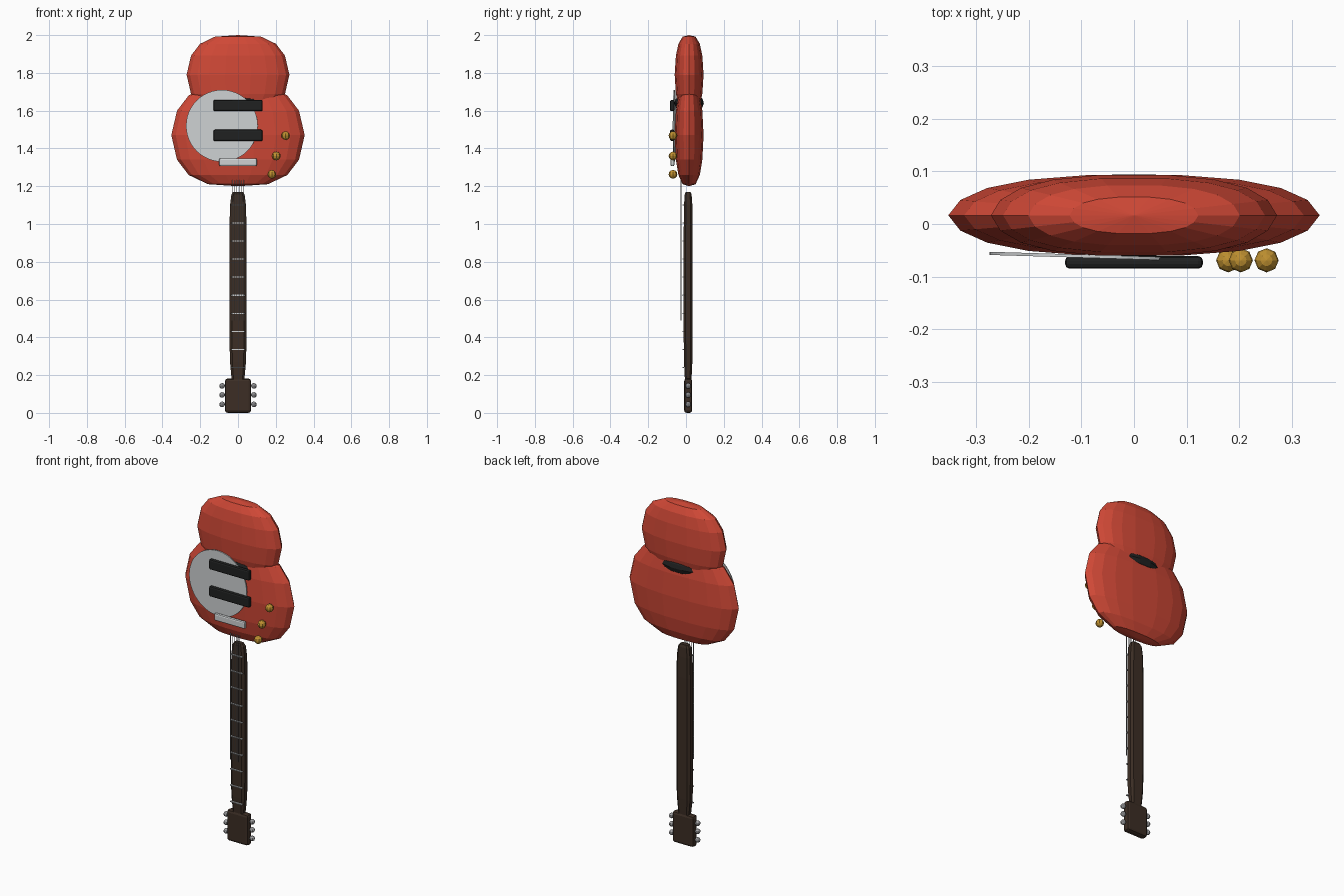
import bpy, bmesh, math
from mathutils import Matrix

if "Cube" in bpy.data.objects:
    bpy.data.objects.remove(bpy.data.objects["Cube"])


def material(name, rgb):
    m = bpy.data.materials.new(name)
    m.diffuse_color = (*rgb, 1)
    m.use_nodes = True
    m.node_tree.nodes["Principled BSDF"].inputs["Base Color"].default_value = m.diffuse_color
    return m


RED = material("red_paint", (0.63, 0.065, 0.037))
WOOD = material("dark_wood", (0.045, 0.027, 0.018))
BLACK = material("black_plastic", (0.014, 0.015, 0.015))
PALE = material("pale_grey", (0.62, 0.64, 0.65))
STEEL = material("steel", (0.36, 0.36, 0.37))
GOLD = material("gold", (0.52, 0.28, 0.03))


def finish(name, bm, mat):
    bmesh.ops.recalc_face_normals(bm, faces=bm.faces)
    me = bpy.data.meshes.new(name)
    bm.to_mesh(me)
    bm.free()
    me.materials.append(mat)
    ob = bpy.data.objects.new(name, me)
    bpy.context.collection.objects.link(ob)
    return ob


def loft(name, section, profile, rx, ry, cy, mat):
    """Stack scaled copies of a unit section; profile holds (scale, z)."""
    bm = bmesh.new()
    rings = [[bm.verts.new((x * rx * s, cy + y * ry * s, z)) for x, y in section]
             for s, z in profile]
    n = len(section)
    for a, b in zip(rings, rings[1:]):
        for i in range(n):
            bm.faces.new((a[i], a[(i + 1) % n], b[(i + 1) % n], b[i]))
    bm.faces.new(rings[0])
    bm.faces.new(rings[-1])
    bmesh.ops.remove_doubles(bm, verts=bm.verts, dist=1e-4)
    return finish(name, bm, mat)


def box(name, loc, size, mat, bevel=0.0, segments=2):
    bm = bmesh.new()
    bmesh.ops.create_cube(bm, size=1, matrix=Matrix.Translation(loc) @ Matrix.Diagonal((*size, 1)))
    if bevel:
        bmesh.ops.bevel(bm, geom=bm.edges[:], offset=bevel, segments=segments,
                        profile=0.5, affect='EDGES')
    return finish(name, bm, mat)


def ball(name, loc, r, mat):
    bm = bmesh.new()
    bmesh.ops.create_uvsphere(bm, u_segments=8, v_segments=6, radius=r,
                              matrix=Matrix.Translation(loc))
    return finish(name, bm, mat)


def cylinder(name, matrix, r, depth, sides, mat):
    bm = bmesh.new()
    bmesh.ops.create_cone(bm, cap_ends=True, segments=sides, radius1=r, radius2=r,
                          depth=depth, matrix=matrix)
    return finish(name, bm, mat)


def lobe(name, cz, half, rx, ry, mat):
    """Rounded pebble, symmetric about its middle height."""
    shape = [(1e-5, 1.0), (0.45, 0.96), (0.74, 0.78), (0.915, 0.48)]
    profile = ([(s, cz - h * half) for s, h in shape] + [(1, cz)]
               + [(s, cz + h * half) for s, h in reversed(shape)])
    return loft(name, OVAL, profile, rx, ry, 0.0165, mat)


# Oval outline mirrored from one quarter
quarter = [(0.935, 0.38), (0.79, 0.68), (0.567, 0.885), (0.25, 1.0)]
half_oval = [(1, 0)] + quarter + [(-x, y) for x, y in reversed(quarter)]
OVAL = half_oval + [(-x, -y) for x, y in half_oval]

# Body
lobe("lower_body", 1.47, 0.27, 0.353, 0.0765, RED)
lobe("upper_body", 1.79, 0.21, 0.272, 0.0765, RED)
lobe("waist_insert", 1.64, 0.045, 0.147, 0.078, BLACK)

# Face plate, leaning slightly to follow the body
cylinder("face_plate", Matrix.Translation((-0.085, -0.0615, 1.52))
         @ Matrix.Rotation(-0.03, 4, 'Z') @ Matrix.Rotation(math.pi / 2, 4, 'X'),
         0.19, 0.006, 48, PALE)

# Pickups and bridge
for i, z in enumerate((1.627, 1.469)):
    box(f"pickup_{i + 1}", (0, -0.073, z), (0.262, 0.024, 0.06), BLACK, 0.009)
box("bridge", (0, -0.072, 1.327), (0.2, 0.02, 0.042), PALE, 0.008)

# Control knobs
for i, (x, z) in enumerate(((0.252, 1.468), (0.203, 1.36), (0.179, 1.263))):
    ball(f"knob_{i + 1}", (x, -0.069, z), 0.023, GOLD)

# Neck: chamfered section tapering at both ends
CHAMFER = [(1, -0.55), (1, 0.55), (0.7, 1), (-0.7, 1),
           (-1, 0.55), (-1, -0.55), (-0.7, -1), (0.7, -1)]
loft("neck", CHAMFER, [(0.72, 0.17), (0.8, 0.2), (0.94, 0.27), (1, 0.38), (1, 0.98),
                       (0.94, 1.1), (0.78, 1.155), (0.55, 1.17)],
     0.045, 0.0235, 0.0115, WOOD)

# Headstock and tuning pegs
box("headstock", (0, 0.0115, 0.091), (0.138, 0.043, 0.182), WOOD, 0.014)
for side in (-1, 1):
    for i, z in enumerate((0.045, 0.095, 0.143)):
        ball(f"tuning_peg_{'right' if side > 0 else 'left'}_{i + 1}",
             (side * 0.084, 0.0115, z), 0.015, STEEL)

# Frets
for i in range(10):
    box(f"fret_{i + 1}", (0, -0.0145, 0.24 + i * 0.0957), (0.076, 0.009, 0.006), PALE)

# Strings
for i in range(6):
    cylinder(f"string_{i + 1}", Matrix.Translation((-0.03 + i * 0.012, -0.026, 0.9)),
             0.0018, 0.82, 6, STEEL)
